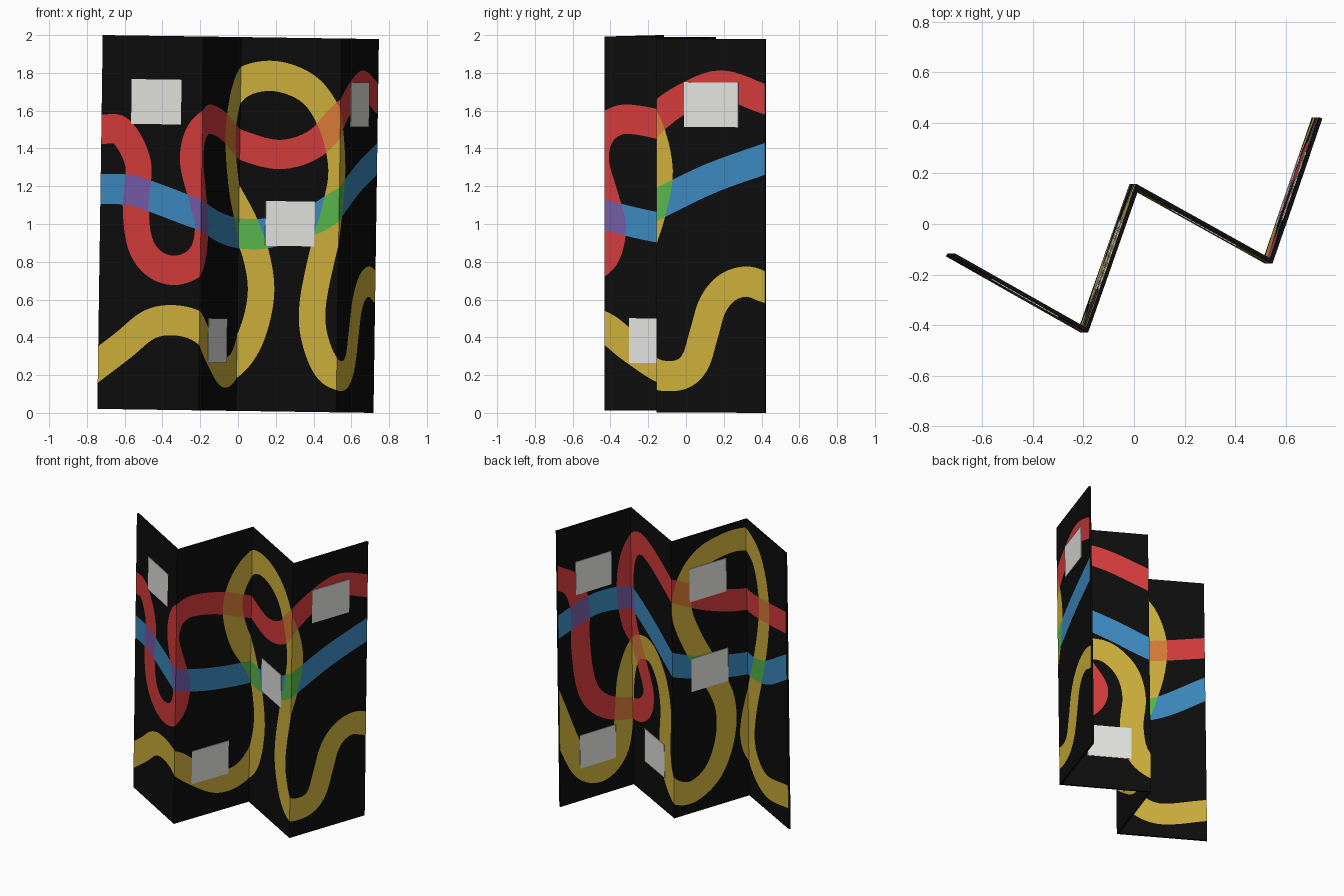
import bpy, bmesh, math
from mathutils import Vector

if "Cube" in bpy.data.objects:
    bpy.data.objects.remove(bpy.data.objects["Cube"])

W, H, HALF, TILT = 0.605, 1.979, 0.007, 0.0145   # panel width, height, half thickness, lean
NU, NV = 24, 80                                  # paint grid per panel side


def material(name, rgb):
    m = bpy.data.materials.new(name)
    lin = [((c / 255 + 0.055) / 1.055) ** 2.4 if c > 10 else c / 255 / 12.92 for c in rgb]
    m.diffuse_color = (*lin, 1)
    m.use_nodes = True
    m.node_tree.nodes["Principled BSDF"].inputs["Base Color"].default_value = m.diffuse_color
    return m


MATS = [material(n, c) for n, c in (
    ("black_lacquer", (13, 13, 13)), ("red", (214, 60, 60)), ("blue", (60, 138, 192)),
    ("yellow", (207, 177, 60)), ("purple", (118, 92, 168)), ("green", (90, 184, 76)),
    ("orange", (218, 125, 55)), ("off_white", (228, 228, 225)))]
MIX = {0: 0, 1: 1, 2: 2, 4: 3, 3: 4, 6: 5, 5: 6, 7: 6}   # ribbon overlap -> colour

# zigzag plan of the screen
FOLDS = [Vector(p) for p in ((-.727, -.122), (-.2, -.42), (0, .148), (.53, -.147), (.725, .42))]
NORM = []
for a, b in zip(FOLDS, FOLDS[1:]):
    d = (b - a).normalized()
    NORM.append(Vector((d.y, -d.x)))
MITRE = [NORM[0]]
for n, m in zip(NORM, NORM[1:]):
    MITRE.append((n + m) / (1 + n.dot(m)))
MITRE.append(NORM[-1])


def place(panel, t, z, off):
    """Panel position t (0..1), height and offset from mid-plane -> world."""
    a = FOLDS[panel] + MITRE[panel] * off
    b = FOLDS[panel + 1] + MITRE[panel + 1] * off
    q = a.lerp(b, t)
    return Vector((q.x + TILT * (z - H / 2), q.y, z - TILT * q.x + 0.0106))


def make_object(name, bm, mats):
    me = bpy.data.meshes.new(name)
    bm.to_mesh(me)
    bm.free()
    for m in mats:
        me.materials.append(m)
    ob = bpy.data.objects.new(name, me)
    bpy.context.collection.objects.link(ob)


def spline(pts, steps=5):
    """Smooth line through (panel position, height) points, run past both ends."""
    p = [Vector((x * W, z)) for x, z in pts]
    p = [p[0] * 2 - p[1]] + p + [p[-1] * 2 - p[-2]]
    p = [p[0]] + p + [p[-1]]
    out = []
    for a, b, c, d in zip(p, p[1:], p[2:], p[3:]):
        for i in range(steps):
            t = i / steps
            out.append(0.5 * (2 * b + (c - a) * t + (2 * a - 5 * b + 4 * c - d) * t * t
                              + (3 * b - a - 3 * c + d) * t ** 3))
    out.append(p[-1])
    return [(a.x, a.y, b.x - a.x, b.y - a.y) for a, b in zip(out, out[1:]) if (b - a).length > 1e-6]


def inside(segs, width, x, y):
    """Positive inside the ribbon."""
    best = 0.09
    for ax, ay, dx, dy in segs:
        px, py = x - ax, y - ay
        t = max(0, min(1, (px * dx + py * dy) / (dx * dx + dy * dy)))
        e = (px - t * dx) ** 2 + (py - t * dy) ** 2
        if e < best:
            best = e
    return width / 2 - math.sqrt(best)


def split(poly, k):
    """Cut a polygon along the edge of ribbon k."""
    pos, neg = [], []
    for a, b in zip(poly, poly[1:] + poly[:1]):
        fa, fb = a[2 + k], b[2 + k]
        (pos if fa > 0 else neg).append(a)
        if (fa > 0) != (fb > 0):
            t = fa / (fa - fb)
            c = tuple(i + (j - i) * t for i, j in zip(a, b))
            pos.append(c)
            neg.append(c)
    return (pos, 1), (neg, 0)


# ribbon centre lines: red, blue, yellow; each side read from its own left edge
FRONT = [
    ([(0, 1.48), (.2, 1.47), (.37, 1.3), (.35, 1.08), (.4, .88), (.55, .77), (.78, .74), (1, .81),
      (1.07, .97), (1, 1.13), (.91, 1.32), (.96, 1.46), (1.1, 1.53), (1.27, 1.54), (1.6, 1.5),
      (2, 1.41), (2.4, 1.36), (2.75, 1.42), (3, 1.56), (3.26, 1.665), (3.6, 1.735), (4, 1.66)], .155),
    ([(0, 1.165), (.3, 1.16), (.6, 1.11), (1, 1.035), (1.5, .97), (2, .94), (2.3, .945), (2.75, 1.02),
      (3, 1.1), (3.5, 1.24), (4, 1.345)], .16),
    ([(0, .235), (.25, .34), (.5, .45), (.75, .475), (1, .44), (1.25, .33), (1.6, .21), (1.9, .23),
      (2.12, .37), (2.23, .6), (2.19, .8), (2.05, 1), (1.85, 1.2), (1.75, 1.43), (1.82, 1.61),
      (2.02, 1.74), (2.35, 1.775), (2.7, 1.7), (2.92, 1.52), (3.02, 1.28), (2.95, 1.05), (2.86, .88),
      (2.75, .57), (2.78, .38), (2.93, .22), (3.19, .195), (3.35, .26), (3.44, .42), (3.52, .57),
      (3.66, .665), (3.84, .695), (4, .665)], .16)]
BACK = [
    ([(0, 1.64), (.2, 1.56), (.3, 1.38), (.3, 1.12), (.38, .8), (.6, .63), (1, .55), (1.3, .62),
      (1.4, .76), (1.22, .95), (1, 1.17), (.93, 1.45), (1, 1.67), (1.2, 1.78), (1.5, 1.76), (2, 1.63),
      (2.5, 1.49), (3, 1.41), (3.45, 1.43), (4, 1.48)], .155),
    ([(0, 1.29), (.5, 1.375), (1, 1.345), (1.5, 1.24), (2, 1.1), (2.4, 1.02), (3, .95), (3.45, .99),
      (4, 1.165)], .16),
    ([(0, .63), (.14, .42), (.32, .23), (.58, .17), (.8, .27), (.88, .5), (.93, .8), (1.1, 1.0),
      (1.45, 1.06), (1.72, .93), (1.82, .73), (1.79, .5), (1.84, .3), (2, .19), (2.25, .15), (2.53, .25),
      (2.69, .47), (2.69, .72), (2.5, .97), (2.27, 1.23), (2.13, 1.47), (2.2, 1.67), (2.4, 1.8),
      (2.7, 1.85), (3, 1.84), (3.28, 1.75), (3.43, 1.52), (3.41, 1.28), (3.28, 1), (3.1, .7),
      (3.02, .45), (3.14, .27), (3.45, .175), (4, .23)], .16)]
SIDES = [(HALF, [(spline(p), w) for p, w in FRONT]), (-HALF, [(spline(p), w) for p, w in BACK])]

# four folding panels with the ribbons cut into both faces
for panel in range(4):
    bm = bmesh.new()
    for off, ribbons in SIDES:
        col = panel if off > 0 else 3 - panel
        lo, hi = (col * W - .3), (col + 1) * W + .3
        near = [([s for s in segs if lo < s[0] < hi], w) for segs, w in ribbons]
        grid = [[(i / NU, j / NV * H) + tuple(inside(s, w, (col + i / NU) * W, j / NV * H)
                 for s, w in near) for j in range(NV + 1)] for i in range(NU + 1)]
        for i in range(NU):
            for j in range(NV):
                cell = [grid[i][j], grid[i + 1][j], grid[i + 1][j + 1], grid[i][j + 1]]
                parts = [(cell, 0)]
                for k in range(3):
                    parts = [(q, m | bit << k) for p, m in parts for q, bit in split(p, k) if len(q) > 2]
                for p, m in parts:
                    vs = [bm.verts.new(place(panel, v[0] if off > 0 else 1 - v[0], v[1], off)) for v in p]
                    bm.faces.new(vs).material_index = MIX[m]
    # plain edges closing the slab
    rim = [((0, 0), (1, 0)), ((1, H), (0, H)), ((1, 0), (1, H)), ((0, H), (0, 0))]
    for (t0, z0), (t1, z1) in rim:
        quad = ((t0, z0, -HALF), (t1, z1, -HALF), (t1, z1, HALF), (t0, z0, HALF))
        bm.faces.new([bm.verts.new(place(panel, *q)) for q in quad])
    bmesh.ops.remove_doubles(bm, verts=bm.verts, dist=1e-5)
    make_object(f"screen_panel_{panel + 1}", bm, MATS[:7])


# thin white label plates
def plate(name, panel, t, z, sign):
    bm = bmesh.new()
    bmesh.ops.create_cube(bm, size=1)
    for v in bm.verts:
        x, y, d = v.co
        v.co = place(panel, t + x * .49, z + y * .237, sign * (HALF + .0015 + d * .005))
    bmesh.ops.recalc_face_normals(bm, faces=bm.faces)
    make_object(name, bm, [MATS[7]])


for i, (p, z) in enumerate([(.54, 1.63), (1.48, .37), (2.51, .995), (3.51, 1.63)]):
    plate(f"front_plate_{i + 1}", int(p), p % 1, z, 1)
for i, (p, z) in enumerate([(.49, 1.6), (.52, .35), (1.53, .355), (2.5, .985), (2.49, 1.63)]):
    plate(f"back_plate_{i + 1}", 3 - int(p), 1 - p % 1, z, -1)
